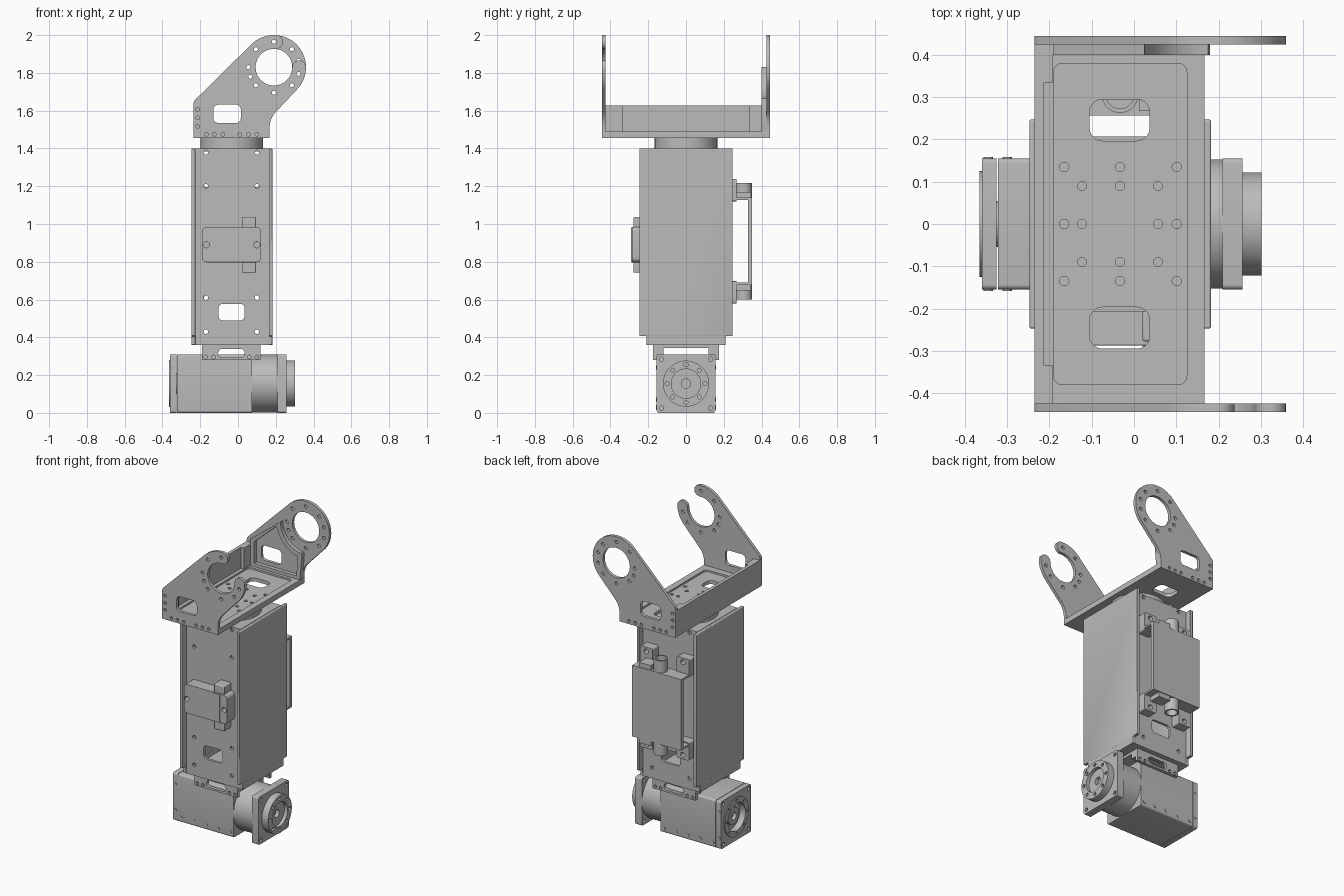
import bpy, bmesh
from math import cos, sin, radians, pi
from mathutils import Matrix

if "Cube" in bpy.data.objects:
    bpy.data.objects.remove(bpy.data.objects["Cube"], do_unlink=True)

metal = bpy.data.materials.new("plain_grey")
metal.use_nodes = True
metal.diffuse_color = (0.5, 0.5, 0.5, 1)
metal.node_tree.nodes["Principled BSDF"].inputs["Base Color"].default_value = (0.5, 0.5, 0.5, 1)

# Profile plane for each extrusion axis: X takes (y, z), Y takes (x, z), Z takes (x, y)
AXES = {"X": Matrix(((0, 0, 1), (1, 0, 0), (0, 1, 0))).to_4x4(),
        "Y": Matrix(((1, 0, 0), (0, 0, -1), (0, 1, 0))).to_4x4(),
        "Z": Matrix.Identity(4)}


def arc(cx, cy, r, a, b, n=16):
    steps = [radians(a + (b - a) * i / n) for i in range(n + 1)]
    return [(cx + r * cos(t), cy + r * sin(t)) for t in steps]


def circle(cx, cy, r, n=24):
    return arc(cx, cy, r, 0, 360 - 360 / n, n - 1)


def rect(x0, x1, y0, y1, r=0.0):
    if not r:
        return [(x0, y0), (x1, y0), (x1, y1), (x0, y1)]
    return (arc(x0 + r, y0 + r, r, 180, 270, 5) + arc(x1 - r, y0 + r, r, 270, 360, 5)
            + arc(x1 - r, y1 - r, r, 0, 90, 5) + arc(x0 + r, y1 - r, r, 90, 180, 5))


def plate(name, outline, axis, lo, hi, holes=(), bevel=0):
    """Extrude a flat outline with holes from lo to hi along an axis."""
    cu = bpy.data.curves.new(name, "CURVE")
    cu.dimensions, cu.fill_mode, cu.extrude = "2D", "BOTH", (hi - lo) / 2
    for loop in [outline, *holes]:
        sp = cu.splines.new("POLY")
        sp.points.add(len(loop) - 1)
        for p, (u, v) in zip(sp.points, loop):
            p.co = (u, v, 0, 1)
        sp.use_cyclic_u = True
    tmp = bpy.data.objects.new(name, cu)
    bpy.context.collection.objects.link(tmp)
    deps = bpy.context.evaluated_depsgraph_get()
    me = bpy.data.meshes.new_from_object(tmp.evaluated_get(deps))
    bpy.data.objects.remove(tmp, do_unlink=True)
    bpy.data.curves.remove(cu)
    mid = (lo + hi) / 2
    shift = Matrix.Translation([mid if a == axis else 0 for a in "XYZ"])
    me.transform(shift @ AXES[axis])
    bm = bmesh.new()
    bm.from_mesh(me)
    bmesh.ops.remove_doubles(bm, verts=bm.verts, dist=0.0001)
    bmesh.ops.recalc_face_normals(bm, faces=bm.faces)
    bm.to_mesh(me)
    bm.free()
    me.materials.clear()
    me.materials.append(metal)
    me.shade_smooth()
    me.set_sharp_from_angle(angle=radians(30))
    ob = bpy.data.objects.new(name, me)
    bpy.context.collection.objects.link(ob)
    if bevel:
        mod = ob.modifiers.new("soft_edges", "BEVEL")
        mod.width, mod.segments, mod.limit_method = bevel, 3, "ANGLE"
    return ob


def sides(name, outline, lo, hi, holes=(), bevel=0):
    """The same plate at the front and the back."""
    plate("front_" + name, outline, "Y", -hi, -lo, holes, bevel)
    plate("back_" + name, outline, "Y", lo, hi, holes, bevel)


CX = -0.033   # housing centre line
MZ = 0.155    # motor axis height

# Motor: body, end cap, barrel, flange and hub
plate("motor_body", rect(-0.155, 0.155, 0, 0.31, 0.012), "X", -0.322, 0.075)
corners = [(sx * 0.13, MZ + sz * 0.13) for sx in (-1, 1) for sz in (-1, 1)]
corner_holes = [circle(u, v, 0.012, 12) for u, v in corners]
plate("motor_end_cap", rect(-0.155, 0.155, 0, 0.31, 0.012), "X", -0.36, -0.325,
      corner_holes + [circle(0, MZ, 0.09, 40)])
plate("motor_end_ring", circle(0, MZ, 0.125, 48), "X", -0.366, -0.36,
      [circle(0, MZ, 0.09, 40)] + [circle(*p, 0.008, 10) for p in
                                   circle(0, MZ, 0.107, 8)])
plate("motor_end_core", circle(0, MZ, 0.055, 32), "X", -0.345, -0.32,
      [circle(0, MZ, 0.025)])
plate("motor_barrel", circle(0, MZ, 0.153, 64), "X", 0.075, 0.21)
plate("motor_flange", rect(-0.155, 0.155, 0, 0.31, 0.012), "X", 0.21, 0.257, corner_holes)
plate("hub_ring", circle(0, MZ, 0.122, 64), "X", 0.257, 0.302,
      [circle(0, MZ, 0.078, 40)] + [circle(*p, 0.011, 12) for p in circle(0, MZ, 0.1, 8)])
plate("hub_core", circle(0, MZ, 0.078, 40), "X", 0.257, 0.28, [circle(0, MZ, 0.025)])
for i, x in enumerate((-0.3, -0.21, -0.12, -0.035, 0.05)):
    sides(f"motor_low_screw_{i}", circle(x, 0.03, 0.011, 12), 0.154, 0.158)
for i, z in enumerate((0.07, 0.24)):
    sides(f"cap_screw_{i}", circle(-0.345, z, 0.011, 12), 0.154, 0.158)

# Saddle joining the motor to the housing
plate("saddle_top", rect(-0.19, 0.12, -0.175, 0.175), "Z", 0.343, 0.362)
sides("saddle_leg", rect(-0.19, 0.12, 0.28, 0.345), 0.155, 0.175,
      [rect(-0.105, 0.035, 0.293, 0.338, 0.02)]
      + [circle(x, 0.296, 0.01, 12) for x in (-0.17, -0.13, 0.06, 0.1)])
for x in (-0.16, 0.09):
    sides("saddle_foot", rect(x - 0.03, x + 0.03, 0.31, 0.345), 0.118, 0.156)

# Hollow housing: recessed faces between two wider side panels
face_holes = [circle(x, z, 0.012, 12) for x in (-0.17, 0.1) for z in (0.43, 0.61, 1.2, 1.38)]
sides("housing_face", rect(-0.226, 0.163, 0.36, 1.4), 0.19, 0.207,
      face_holes + [rect(-0.102, 0.034, 0.49, 0.577, 0.02)])
for name, z in (("housing_floor", 0.36), ("housing_lid", 1.385)):
    plate(name, rect(-0.226, 0.163, -0.19, 0.19), "Z", z, z + 0.015)
panel = [(-0.21, 0.36), (0.21, 0.36), (0.21, 0.407), (0.247, 0.407),
         (0.247, 1.4), (-0.247, 1.4), (-0.247, 0.407), (-0.21, 0.407)]
plate("right_side_panel", panel, "X", -0.247, -0.226, bevel=0.004)
plate("left_side_panel", panel, "X", 0.163, 0.182, bevel=0.004)
plate("neck", circle(CX, 0, 0.166, 64), "Z", 1.4, 1.456)

# Front connector box with plugs above and below
plate("connector_box", rect(-0.19, 0.122, 0.797, 0.985, 0.025), "Y", -0.287, -0.205,
      [circle(x, 0.89, 0.016, 16) for x in (-0.168, 0.1)], bevel=0.012)
plate("connector_upper_plug", rect(0.02, 0.095, 0.98, 1.037), "Y", -0.278, -0.205, bevel=0.006)
plate("connector_lower_plug", rect(0.02, 0.095, 0.742, 0.8), "Y", -0.278, -0.205, bevel=0.006)
plate("connector_ridge", rect(0.02, 0.07, 0.8, 0.982), "Y", -0.291, -0.285)

# Rear cover standing off the housing on tabs
plate("rear_cover", rect(-0.21, 0.143, 0.677, 1.14), "Y", 0.328, 0.35)
for name, z, out in (("lower", 0.677, -1), ("upper", 1.128, 1)):
    plate(name + "_cover_end", rect(-0.21, 0.143, 0.257, 0.33), "Z", z, z + 0.012)
    edge = 1.14 if out > 0 else 0.677
    for x in (-0.165, 0.098):
        span = sorted((edge - out * 0.02, edge + out * 0.098))
        plate(name + "_cover_tab", rect(x - 0.045, x + 0.045, *span, 0.01), "Y", 0.207, 0.268,
              [circle(x, edge + out * 0.07, 0.016, 16)])
    # Round cable outlet between the tabs
    span = sorted((edge - out * 0.01, edge + out * 0.078))
    plate(name + "_cable_outlet", circle(CX, 0.306, 0.043, 32), "Z", *span,
          [circle(CX, 0.306, 0.033, 32)])
    plate(name + "_cable_bracket", rect(CX + 0.045, CX + 0.13, 0.268, 0.345), "Z",
          *sorted((edge, edge + out * 0.03)))

# Yoke floor: drilled plate with raised rim and two slots
slots = [rect(-0.105, 0.037, y, y + 0.098, 0.03) for y in (-0.295, 0.197)]
drill = [(-0.165, 0), (-0.123, 0), (0.057, 0), (0.101, 0)]
for s in (-1, 1):
    drill += [(x, s * 0.135) for x in (-0.165, CX, 0.101)]
    drill += [(x, s * 0.09) for x in (-0.123, CX, 0.057)]
plate("yoke_floor", rect(-0.235, 0.167, -0.427, 0.427), "Z", 1.455, 1.478,
      slots + [circle(x, y, 0.011, 12) for x, y in drill])
plate("yoke_floor_rim", rect(-0.235, 0.167, -0.427, 0.427), "Z", 1.478, 1.49,
      [rect(-0.19, 0.125, -0.38, 0.38, 0.02)])
plate("yoke_wall", rect(-0.427, 0.427, 1.488, 1.627), "X", -0.235, -0.213)
for y in (-0.427, 0.335):
    plate("yoke_wall_end", rect(y, y + 0.092, 1.488, 1.627), "X", -0.213, -0.192)

# Yoke arms: full ring at the back, open ring at the front
RX, RZ, R, BORE = 0.19, 1.83, 0.17, 0.097
foot = [(-0.235, 1.455), (0.167, 1.455), (0.167, 1.51)]
foot += arc(0.287, 1.51, 0.12, 175, 135, 6)
shoulder = arc(-0.205, 1.637, 0.03, 135, 180, 5)
mid, half = (R + BORE) / 2, (R - BORE) / 2


def ring_end(angle, start):
    return arc(RX + mid * cos(radians(angle)), RZ + mid * sin(radians(angle)), half,
               start, start + 180, 10)[1:-1]


full_arm = foot + arc(RX, RZ, R, -45, 135, 40) + shoulder
open_arm = (foot + arc(RX, RZ, R, -45, 0, 10) + ring_end(0, 0)
            + arc(RX, RZ, BORE, 360, 85, 40) + ring_end(85, 265)
            + arc(RX, RZ, R, 85, 135, 10) + shoulder)
window = rect(-0.13, 0.015, 1.535, 1.632, 0.025)
arm_holes = [window]
arm_holes += [circle(x, 1.475, 0.01, 12) for x in (-0.168, -0.125, -0.08, 0.01, 0.055, 0.1)]
arm_holes += [circle(-0.214, z, 0.01, 12) for z in (1.517, 1.562, 1.607)]


def bolts(angles):
    return [circle(RX + 0.135 * cos(radians(a)), RZ + 0.135 * sin(radians(a)), 0.011, 12)
            for a in angles]


shared = (90, 135, 180, 202, 225, 270, 315, 345)
plate("front_arm", open_arm, "Y", -0.445, -0.425, arm_holes + bolts(shared))
plate("back_arm", full_arm, "Y", 0.425, 0.445,
      arm_holes + bolts(shared + (15, 45)) + [circle(RX, RZ, BORE, 48)])

# Raised stiffening frame inside the back arm
outer = [(-0.19, 1.49), (0.165, 1.49), (0.18, 1.65)] + arc(RX, RZ, 0.165, 265, 180, 12)
inner = [(-0.165, 1.51), (0.14, 1.51), (0.15, 1.63)] + arc(RX, RZ, 0.195, 258, 190, 12)
inner += [(-0.165, 1.65)]
plate("arm_stiffener", outer + [(-0.192, 1.66)], "Y", 0.4, 0.426, [inner])
